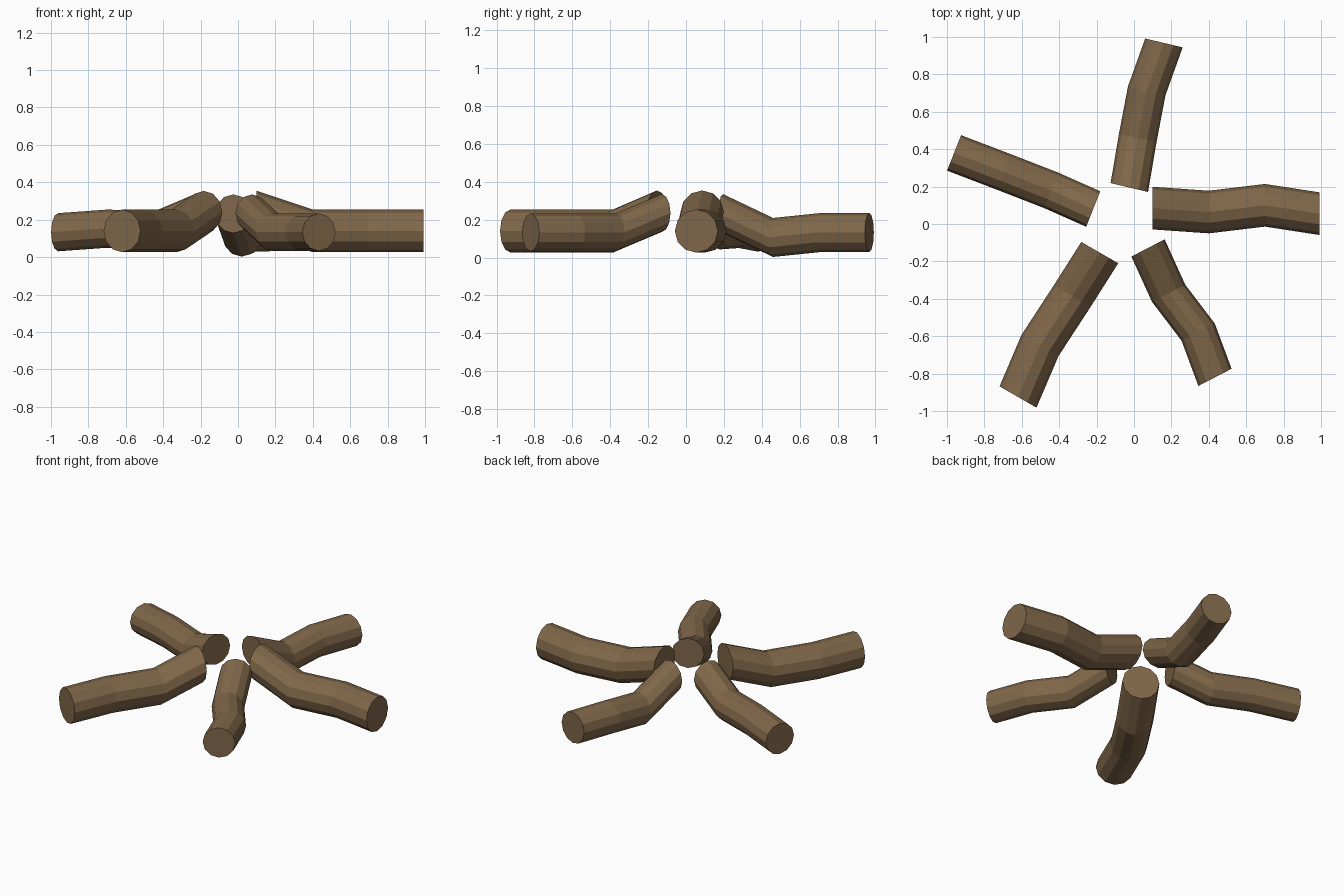
import bpy, bmesh, math
from mathutils import Vector

if "Cube" in bpy.data.objects:
    bpy.data.objects.remove(bpy.data.objects["Cube"])

SIDES = 12
bark = bpy.data.materials.new("bark brown")
bark.diffuse_color = (0.215, 0.136, 0.067, 1)
bark.use_nodes = True
bark.node_tree.nodes["Principled BSDF"].inputs["Base Color"].default_value = bark.diffuse_color


def log(name, radius, heading, path):
    """Bent log: every ring stays upright, facing the heading (x, y)."""
    axis = Vector((heading[0], heading[1], 0)).normalized()
    side = Vector((-axis.y, axis.x, 0))
    up = Vector((0, 0, 1))
    bm = bmesh.new()
    rings = []
    for p in path:
        ring = []
        for i in range(SIDES):
            a = math.tau * i / SIDES
            ring.append(bm.verts.new(Vector(p) + radius * (math.cos(a) * side + math.sin(a) * up)))
        rings.append(ring)
    for r0, r1 in zip(rings, rings[1:]):
        for i in range(SIDES):
            j = (i + 1) % SIDES
            bm.faces.new((r0[i], r0[j], r1[j], r1[i]))
    # sawn ends
    bm.faces.new(rings[0])
    bm.faces.new(rings[-1])
    bmesh.ops.recalc_face_normals(bm, faces=bm.faces)
    me = bpy.data.meshes.new(name)
    bm.to_mesh(me)
    bm.free()
    me.materials.append(bark)
    bpy.context.collection.objects.link(bpy.data.objects.new(name, me))


# five logs laid in a star, inner ends raised
log("right_log", 0.114, (1, 0),
    [(0.10, 0.085, 0.24), (0.40, 0.064, 0.14), (0.70, 0.10, 0.14), (0.993, 0.055, 0.14)])
log("back_log", 0.103, (0.23, 0.97),
    [(-0.025, 0.195, 0.232), (0.02, 0.46, 0.106), (0.068, 0.712, 0.132), (0.16, 0.968, 0.132)])
log("left_log", 0.102, (-0.93, 0.367),
    [(-0.218, 0.08, 0.24), (-0.443, 0.18, 0.145), (-0.70, 0.28, 0.152), (-0.962, 0.38, 0.133)])
log("front_left_log", 0.114, (-0.5, -0.866),
    [(-0.183, -0.153, 0.24), (-0.33, -0.385, 0.14), (-0.503, -0.65, 0.14), (-0.62, -0.925, 0.14)])
log("front_right_log", 0.10, (0.46, -0.888),
    [(0.075, -0.128, 0.235), (0.185, -0.37, 0.133), (0.343, -0.578, 0.133), (0.433, -0.82, 0.133)])
